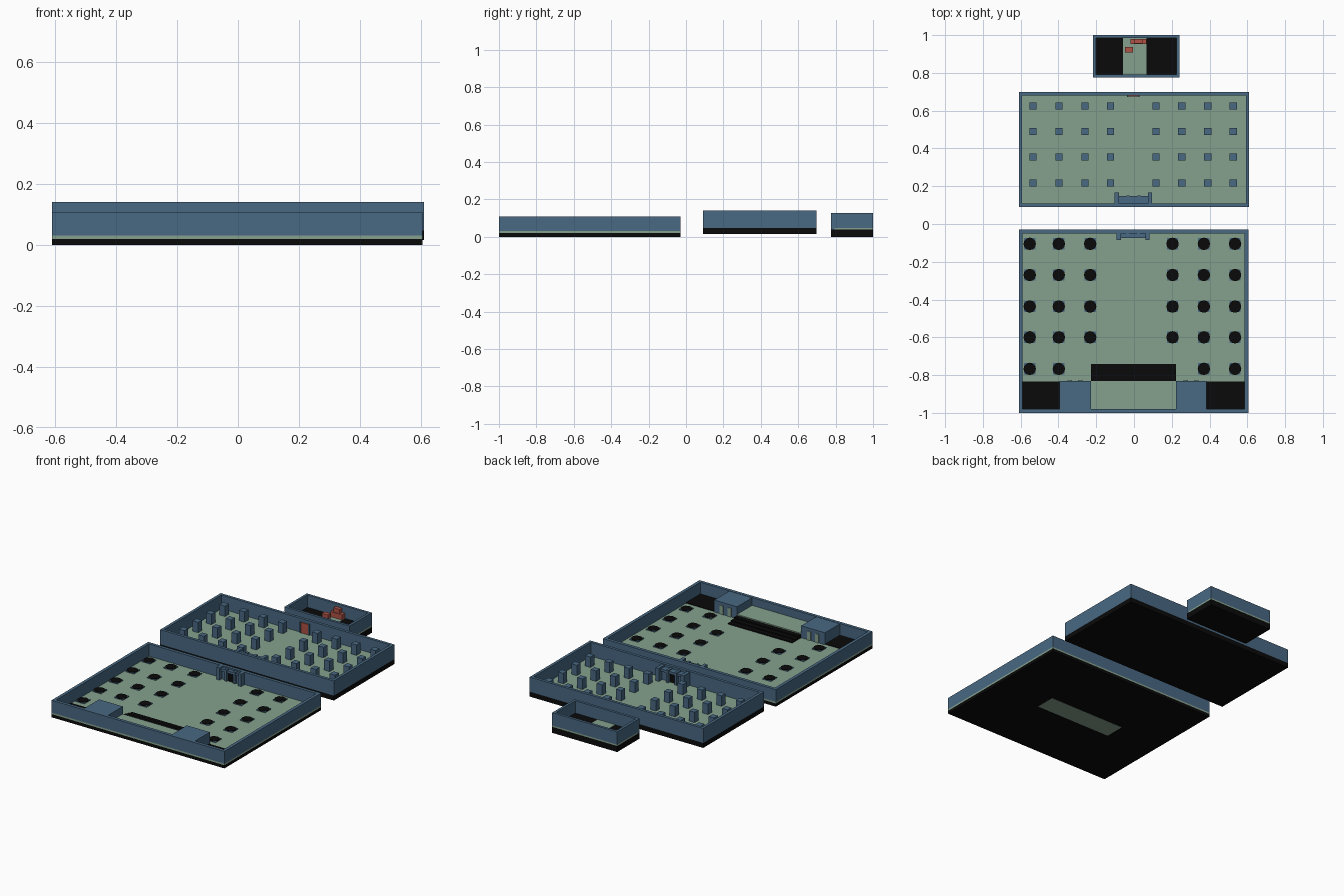
import bpy, bmesh, math

if "Cube" in bpy.data.objects:
    bpy.data.objects.remove(bpy.data.objects["Cube"])


def material(name, rgb):
    m = bpy.data.materials.new(name)
    m.diffuse_color = (*rgb, 1)
    m.use_nodes = True
    m.node_tree.nodes["Principled BSDF"].inputs["Base Color"].default_value = m.diffuse_color
    return m


BLUE = material("slate_blue", (0.065, 0.138, 0.225))
GREEN = material("sage_green", (0.235, 0.355, 0.270))
BLACK = material("black", (0.003, 0.003, 0.003))
RED = material("brick_red", (0.42, 0.085, 0.06))


def finish(name, bm, mat):
    me = bpy.data.meshes.new(name)
    bm.to_mesh(me)
    bm.free()
    me.materials.append(mat)
    ob = bpy.data.objects.new(name, me)
    bpy.context.collection.objects.link(ob)
    return ob


def boxes(name, mat, items):
    """One object from boxes given as (x0, x1, y0, y1, z0, z1)."""
    bm = bmesh.new()
    for x0, x1, y0, y1, z0, z1 in items:
        vs = bmesh.ops.create_cube(bm, size=1)["verts"]
        for v in vs:
            v.co = ((x0 + x1) / 2 + v.co.x * (x1 - x0),
                    (y0 + y1) / 2 + v.co.y * (y1 - y0),
                    (z0 + z1) / 2 + v.co.z * (z1 - z0))
    return finish(name, bm, mat)


def walls(name, x0, x1, y0, y1, z0, z1, t):
    """Open rectangular ring of walls."""
    bm = bmesh.new()
    rings = []
    for d, z in ((0, z0), (0, z1), (t, z1), (t, z0)):
        rings.append([bm.verts.new(p) for p in (
            (x0 + d, y0 + d, z), (x1 - d, y0 + d, z),
            (x1 - d, y1 - d, z), (x0 + d, y1 - d, z))])
    for a in range(4):
        r, s = rings[a], rings[(a + 1) % 4]
        for i in range(4):
            j = (i + 1) % 4
            bm.faces.new((r[i], r[j], s[j], s[i]))
    bmesh.ops.recalc_face_normals(bm, faces=bm.faces)
    return finish(name, bm, BLUE)


def gate(name, x0, x1, y, d, z0, z1):
    """Gatehouse on a wall at y, projecting d (signed) into the room."""
    w, mid = 0.022, (x0 + x1) / 2

    def span(depth):
        return min(y, y + depth), max(y, y + depth)
    items = [(x0, x0 + w, *span(d), z0, z1), (x1 - w, x1, *span(d), z0, z1),
             (x0, x1, *span(d * 0.45), z0, z1 - 0.01),
             (x0, x1, *span(d * 0.7), z1 - 0.025, z1 - 0.01)]
    for o in (-0.03, 0.03):
        items.append((mid + o - 0.008, mid + o + 0.008, *span(d * 0.75), z0, z1 - 0.005))
    boxes(name, BLUE, items)
    f = y + d * 0.45
    s = 0.003 if d > 0 else -0.003
    boxes(name + "_opening", BLACK,
          [(mid - 0.02, mid + 0.02, min(f, f + s), max(f, f + s), z0, z1 - 0.03)])


# ---------- front hall ----------
X0, X1, Y0, Y1 = -0.61, 0.605, -1.0, -0.03
boxes("front_base", BLACK, [(X0, X1, Y0, Y1, 0.0, 0.02)])
boxes("front_underside_patch", GREEN, [(-0.29, 0.25, -0.59, -0.46, -0.001, 0.002)])
boxes("front_floor", GREEN, [(X0, X1, Y0, Y1, 0.02, 0.03)])
walls("front_walls", X0, X1, Y0, Y1, 0.03, 0.108, 0.02)

# pillar sockets: blue square with a dark round hollow
bm_holes = bmesh.new()
squares = []
for x in (-0.552, -0.398, -0.232, 0.204, 0.37, 0.535):
    for y in (-0.105, -0.27, -0.437, -0.60, -0.767):
        if y < -0.7 and abs(x) < 0.3:
            continue
        squares.append((x - 0.03, x + 0.03, y - 0.03, y + 0.03, 0.03, 0.036))
        vs = bmesh.ops.create_cone(bm_holes, cap_ends=True, segments=12, radius1=0.033,
                                   radius2=0.033, depth=0.004)["verts"]
        bmesh.ops.translate(bm_holes, verts=vs, vec=(x, y, 0.036))
boxes("pillar_sockets", BLUE, squares)
finish("socket_hollows", bm_holes, BLACK)

# dark corners, side lodges, entrance platform and steps
boxes("dark_corners", BLACK, [(-0.595, -0.395, -0.98, -0.835, 0.03, 0.034),
                              (0.383, 0.588, -0.98, -0.835, 0.03, 0.034)])
boxes("side_lodges", BLUE, [(-0.395, -0.228, -0.985, -0.83, 0.03, 0.106),
                            (0.222, 0.383, -0.985, -0.83, 0.03, 0.106)])
doors = []
for c in (-0.312, 0.302):
    for o in (-0.028, 0.028):
        doors.append((c + o - 0.012, c + o + 0.012, -0.831, -0.827, 0.03, 0.085))
boxes("lodge_doors", GREEN, doors)
boxes("entrance_platform", GREEN, [(-0.228, 0.222, -0.98, -0.83, 0.03, 0.058)])
boxes("entrance_steps", BLACK,
      [(-0.228, 0.222, -0.83, -0.74 - 0.03 * i, 0.03, 0.037 + 0.007 * i) for i in range(3)])
gate("front_gate", -0.092, 0.082, -0.045, -0.04, 0.03, 0.108)

# ---------- pillared middle hall ----------
X0, X1, Y0, Y1 = -0.61, 0.61, 0.09, 0.698
boxes("middle_base", BLACK, [(X0, X1, Y0, Y1, 0.016, 0.047)])
boxes("middle_floor", GREEN, [(X0 + 0.01, X1 - 0.01, Y0 + 0.01, Y1 - 0.01, 0.046, 0.052)])
walls("middle_walls", X0, X1, Y0, Y1, 0.047, 0.14, 0.018)
boxes("pillars", BLUE, [
    (x - 0.019, x + 0.019, y - 0.019, y + 0.019, 0.05, 0.118)
    for x in (-0.534, -0.397, -0.26, -0.125, 0.117, 0.253, 0.39, 0.525)
    for y in (0.624, 0.489, 0.354, 0.217)])
gate("middle_gate", -0.102, 0.096, 0.105, 0.062, 0.05, 0.135)
boxes("red_door", RED, [(-0.03, 0.022, 0.674, 0.682, 0.052, 0.118)])
boxes("door_posts", BLUE, [(-0.038, -0.03, 0.672, 0.684, 0.05, 0.12),
                           (0.022, 0.03, 0.672, 0.684, 0.05, 0.12)])

# ---------- small back chamber ----------
X0, X1, Y0, Y1 = -0.217, 0.24, 0.775, 1.0
boxes("chamber_base", BLACK, [(X0, X1, Y0, Y1, 0.0, 0.038)])
boxes("chamber_green_band", GREEN, [(X0, X1, Y0 + 0.02, Y1, 0.038, 0.047)])
boxes("chamber_front_sill", BLUE, [(X0, X1, Y0, Y0 + 0.02, 0.038, 0.047)])
walls("chamber_walls", X0, X1, Y0, Y1, 0.047, 0.128, 0.016)
boxes("chamber_dark_sides", BLACK, [(-0.201, -0.058, 0.791, 0.984, 0.046, 0.05),
                                    (0.066, 0.224, 0.791, 0.984, 0.046, 0.05)])
boxes("chamber_walkway", GREEN, [(-0.058, 0.066, 0.791, 0.984, 0.046, 0.052)])
boxes("red_altar", RED, [(-0.018, 0.065, 0.952, 0.98, 0.05, 0.085),
                         (0.0, 0.045, 0.956, 0.98, 0.085, 0.112)])
boxes("red_block", RED, [(-0.047, -0.005, 0.908, 0.936, 0.05, 0.082)])
